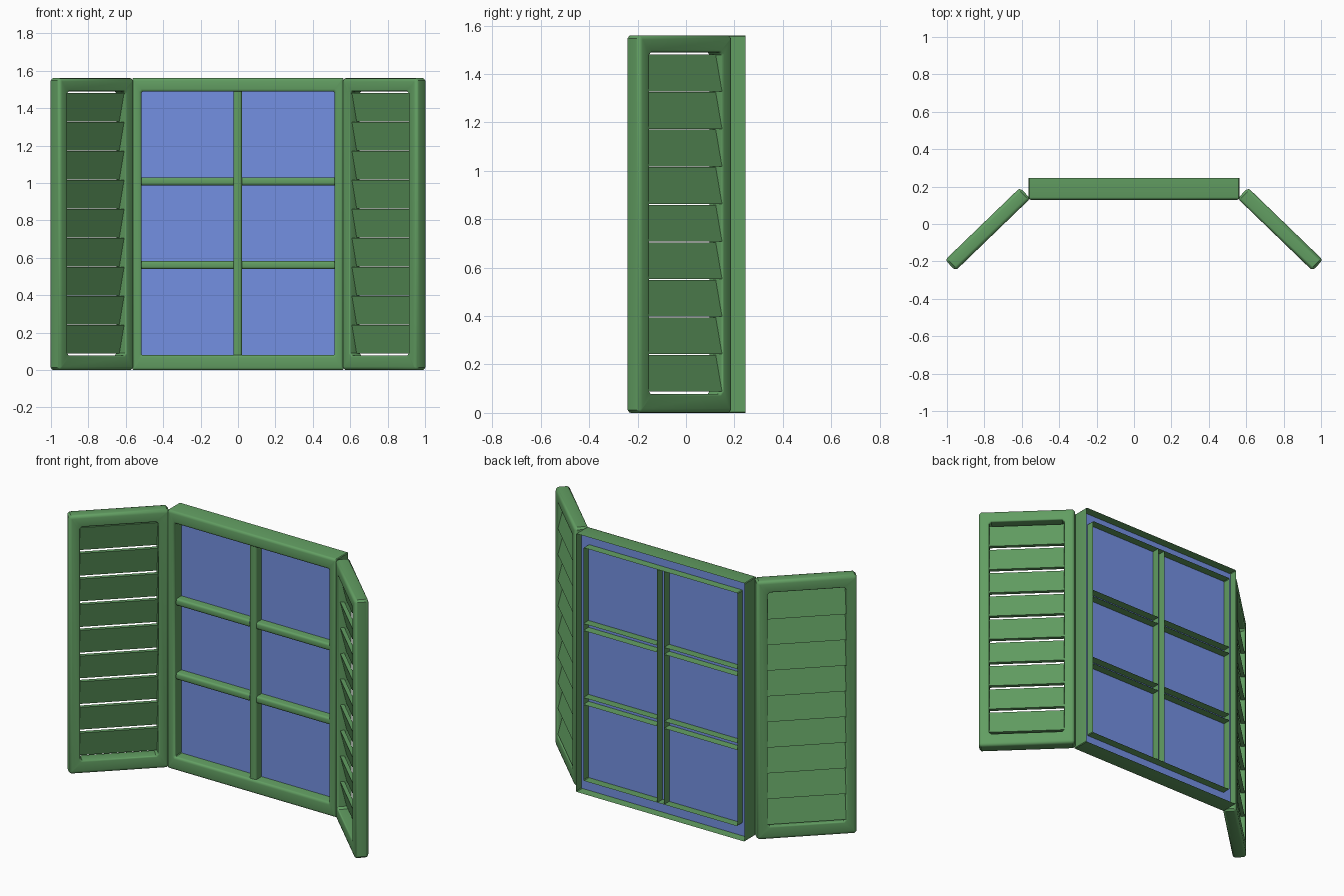
import bpy, bmesh, math
from mathutils import Matrix

if "Cube" in bpy.data.objects:
    bpy.data.objects.remove(bpy.data.objects["Cube"])


def material(name, rgb):
    m = bpy.data.materials.new(name)
    m.diffuse_color = (*rgb, 1.0)
    m.use_nodes = True
    m.node_tree.nodes["Principled BSDF"].inputs["Base Color"].default_value = m.diffuse_color
    return m


GREEN = material("green_paint", (0.122, 0.342, 0.122))
BLUE = material("blue_glass", (0.175, 0.28, 0.76))
H = 1.56                      # overall height
Z0, Z1 = 0.08, 1.488          # opening bottom and top
BACK = 0.245                  # rear plane of the window


def finish(bm, name, mat, matrix=None):
    bmesh.ops.recalc_face_normals(bm, faces=bm.faces)
    if matrix:
        bm.transform(matrix)
    me = bpy.data.meshes.new(name)
    bm.to_mesh(me)
    bm.free()
    me.materials.append(mat)
    ob = bpy.data.objects.new(name, me)
    bpy.context.collection.objects.link(ob)
    bpy.ops.object.select_all(action='DESELECT')
    bpy.context.view_layer.objects.active = ob
    ob.select_set(True)
    bpy.ops.object.shade_smooth_by_angle(angle=math.radians(35))
    return ob


def arc(r, y, sign=1, n=3):
    """Quarter round from the side wall (inset 0) to the face at depth y."""
    pts = []
    for i in range(n + 1):
        t = i / n * math.pi / 2
        pts.append((r * (1 - math.cos(t)), y + sign * r * (1 - math.sin(t))))
    return pts


def ring(bm, outer, inner, out_pts, in_pts, closed, cut=0.012):
    """Sweep a profile around a cut-cornered rectangle. Points are (inset, depth)."""
    loops = []
    for (x, a, b), pts, s in ((outer, out_pts, 1), (inner, in_pts, -1)):
        for d, y in pts:
            d *= s
            X, A, B, c = x - d, a + d, b - d, cut - 0.586 * d
            c = max(c, 0.002)
            loops.append([bm.verts.new((u, y, v)) for u, v in (
                (-X + c, A), (X - c, A), (X, A + c), (X, B - c),
                (X - c, B), (-X + c, B), (-X, B - c), (-X, A + c))])
    for i in range(len(loops) - (0 if closed else 1)):
        A, B = loops[i], loops[(i + 1) % len(loops)]
        for k in range(8):
            j = (k + 1) % 8
            bm.faces.new((A[k], A[j], B[j], B[k]))


# window frame: rounded moulding, hollow at the back
bm = bmesh.new()
front = arc(0.014, 0.129)
ring(bm, (0.564, 0, H), (0.515, Z0, Z1),
     [(0, BACK)] + front, front[::-1] + [(0, BACK)], False, 0.004)
finish(bm, "window_frame", GREEN)

# glass pane, recessed inside the frame
bm = bmesh.new()
bm.faces.new([bm.verts.new(p) for p in (
    (-0.563, 0.195, 0.003), (0.563, 0.195, 0.003),
    (0.563, 0.195, H - 0.003), (-0.563, 0.195, H - 0.003))])
finish(bm, "glass", BLUE)


# glazing bars: rounded channels that pass through the glass
def bar(name, half, y, start, end, matrix):
    side = [(-half + d, v) for d, v in arc(0.012, y)]
    prof = [(-half, BACK)] + side
    prof += [(-u, v) for u, v in reversed(prof)]
    bm = bmesh.new()
    rows = [[bm.verts.new((u, v, w)) for u, v in prof] for w in (start, end)]
    for i in range(len(prof) - 1):
        bm.faces.new((rows[0][i], rows[0][i + 1], rows[1][i + 1], rows[1][i]))
    finish(bm, name, GREEN, matrix)


bar("vertical_bar", 0.023, 0.142, Z0, Z1, Matrix.Translation((-0.002, 0, 0)))
for n, z in enumerate((0.561, 1.008)):
    turn = Matrix.Translation((0, 0, z)) @ Matrix.Rotation(math.pi / 2, 4, 'Y')
    bar(f"cross_bar_left_{n + 1}", 0.021, 0.146, -0.515, -0.025, turn)
    bar(f"cross_bar_right_{n + 1}", 0.021, 0.146, 0.021, 0.515, turn)

# shutters: rounded frame with nine tilted slats each
ANGLE, T, W, STILE = math.radians(44), 0.04, 0.278, 0.061
for side, s in (("left", -1), ("right", 1)):
    place = (Matrix.Translation((s * 0.782, -0.028, 0))
             @ Matrix.Rotation(-s * ANGLE, 4, 'Z'))
    bm = bmesh.new()
    f, b = arc(0.018, -T), arc(0.018, T, -1)
    fi, bi = arc(0.008, -T), arc(0.008, T, -1)
    ring(bm, (W, 0, H), (W - STILE, Z0 - 0.002, Z1 + 0.002),
         b[::-1] + f, fi[::-1] + bi, True)
    finish(bm, f"{side}_shutter_frame", GREEN, place)

    bm = bmesh.new()
    pitch = 0.155
    for i in range(9):
        zb = 0.089 + i * pitch
        zt, x, th = zb + 0.151, W - STILE + 0.002, 0.024
        sect = [(0.012, zb), (0.012 + th, zb), (-0.024 + th, zt), (-0.024, zt)]
        ends = [[bm.verts.new((e, y, z)) for y, z in sect] for e in (-x, x)]
        bm.faces.new(ends[0])
        bm.faces.new(ends[1][::-1])
        for k in range(4):
            j = (k + 1) % 4
            bm.faces.new((ends[0][k], ends[0][j], ends[1][j], ends[1][k]))
    finish(bm, f"{side}_shutter_slats", GREEN, place)
